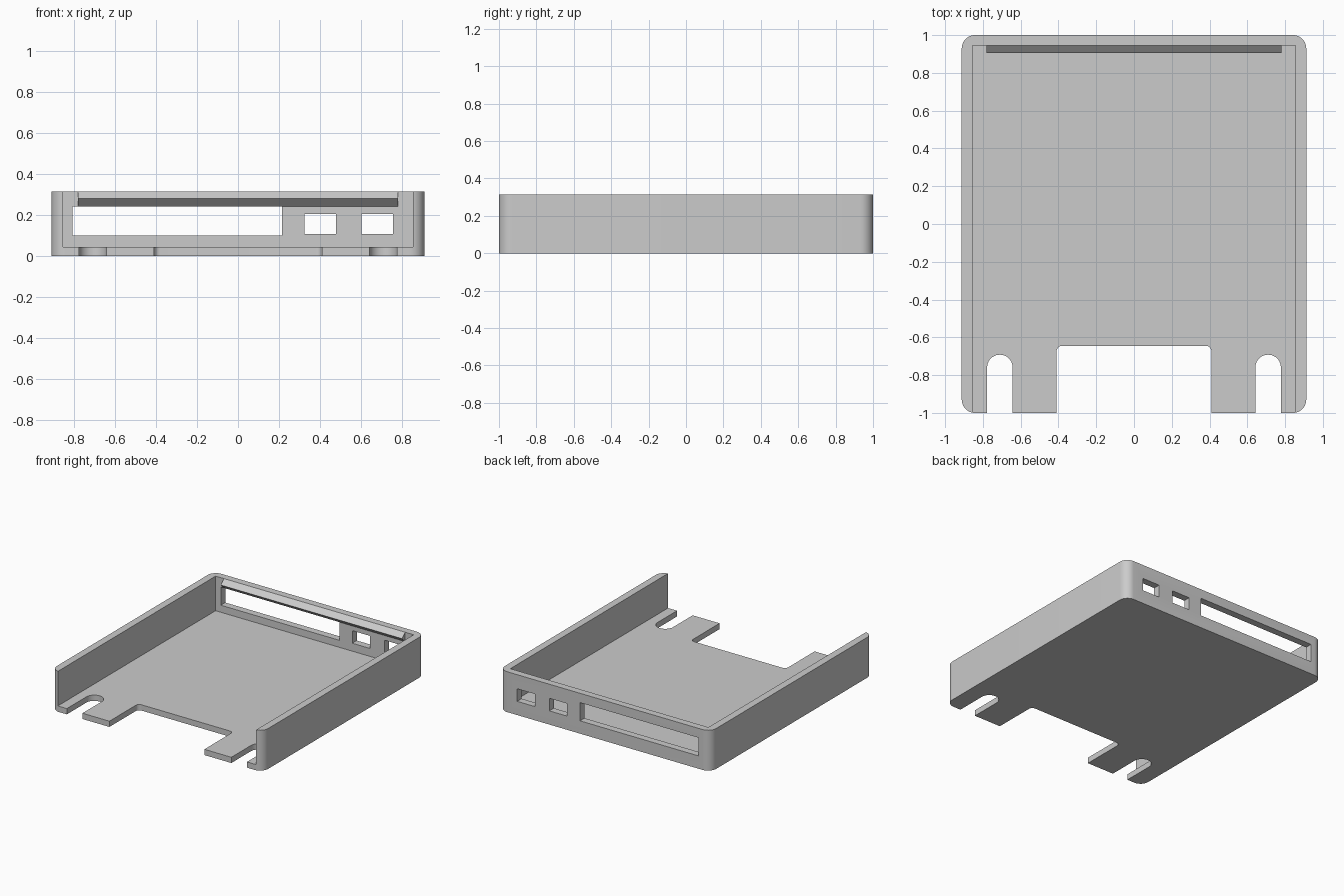
import bpy
import bmesh
from math import cos, sin, pi, radians
from mathutils import Matrix

cube = bpy.data.objects.get("Cube")
if cube:
    bpy.data.objects.remove(cube, do_unlink=True)

W, D, H = 0.912, 1.0, 0.315      # half width, half depth, height
IN_X, IN_Y, FLOOR = 0.855, 0.945, 0.045

grey = bpy.data.materials.new("plain grey")
grey.use_nodes = True
GREY = (0.6, 0.6, 0.6, 1)
grey.diffuse_color = GREY
grey.node_tree.nodes["Principled BSDF"].inputs["Base Color"].default_value = GREY


def rounded_rect(x0, x1, y0, y1, front_r=0.0, back_r=0.0, steps=10):
    """Counter-clockwise outline with separate front and back corner radii."""
    corners = [(x1, y0, -1, 1, front_r, 1.5), (x1, y1, -1, -1, back_r, 0),
               (x0, y1, 1, -1, back_r, 0.5), (x0, y0, 1, 1, front_r, 1)]
    points = []
    for x, y, sx, sy, r, start in corners:
        if r == 0:
            points.append((x, y))
            continue
        for i in range(steps + 1):
            a = pi * (start + 0.5 * i / steps)
            points.append((x + sx * r + r * cos(a), y + sy * r + r * sin(a)))
    return points


def prism(name, outline, low, high, matrix=Matrix()):
    """Extrude an outline from low to high along its local z."""
    bm = bmesh.new()
    base = bm.faces.new([bm.verts.new((x, y, low)) for x, y in outline])
    top = bmesh.ops.extrude_face_region(bm, geom=[base])["geom"]
    verts = [v for v in top if isinstance(v, bmesh.types.BMVert)]
    bmesh.ops.translate(bm, verts=verts, vec=(0, 0, high - low))
    bm.transform(matrix)
    bmesh.ops.recalc_face_normals(bm, faces=bm.faces)
    mesh = bpy.data.meshes.new(name)
    bm.to_mesh(mesh)
    bm.free()
    mesh.materials.append(grey)
    obj = bpy.data.objects.new(name, mesh)
    bpy.context.collection.objects.link(obj)
    return obj


def cut(target, cutter):
    """Subtract the cutter from the target and discard it."""
    mod = target.modifiers.new("cut", 'BOOLEAN')
    mod.operation = 'DIFFERENCE'
    mod.solver = 'EXACT'
    mod.object = cutter
    bpy.context.view_layer.objects.active = target
    bpy.ops.object.modifier_apply(modifier=mod.name)
    bpy.data.objects.remove(cutter, do_unlink=True)


# Tray body: rounded block hollowed out, open at the front and top
tray = prism("tray_body", rounded_rect(-W, W, -D, D, 0.07, 0.07), 0, H)
cut(tray, prism("cavity", rounded_rect(-IN_X, IN_X, -1.2, IN_Y), FLOOR, 0.6))

# Front notches in the floor: wide centre bay and two round-ended slots
cut(tray, prism("centre_bay", rounded_rect(-0.41, 0.41, -1.2, -0.645, 0, 0.03), -0.1, 0.1))
for x in (-0.71, 0.71):
    slot = rounded_rect(x - 0.0675, x + 0.0675, -1.2, -0.692, 0, 0.067)
    cut(tray, prism("screw_slot", slot, -0.1, 0.1))

# Port windows through the back wall
for x0, x1, z0, z1 in ((-0.81, 0.215, 0.1, 0.242),
                       (0.325, 0.48, 0.107, 0.205),
                       (0.605, 0.757, 0.107, 0.205)):
    upright = Matrix.Rotation(radians(90), 4, 'X')
    cut(tray, prism("port_window", rounded_rect(x0, x1, z0, z1), -1.2, -0.9, upright))

# Triangular snap rail along the inside top of the back wall
along_x = Matrix(((0, 0, 1, 0), (1, 0, 0, 0), (0, 1, 0, 0), (0, 0, 0, 1)))
rail = prism("snap_rail", [(IN_Y, 0.242), (IN_Y, H), (0.905, 0.28)], -0.782, 0.782, along_x)

# Smooth the rounded corners, keep the edges sharp
bpy.ops.object.select_all(action='DESELECT')
for obj in (tray, rail):
    obj.select_set(True)
bpy.context.view_layer.objects.active = tray
bpy.ops.object.shade_smooth_by_angle(angle=radians(30))
